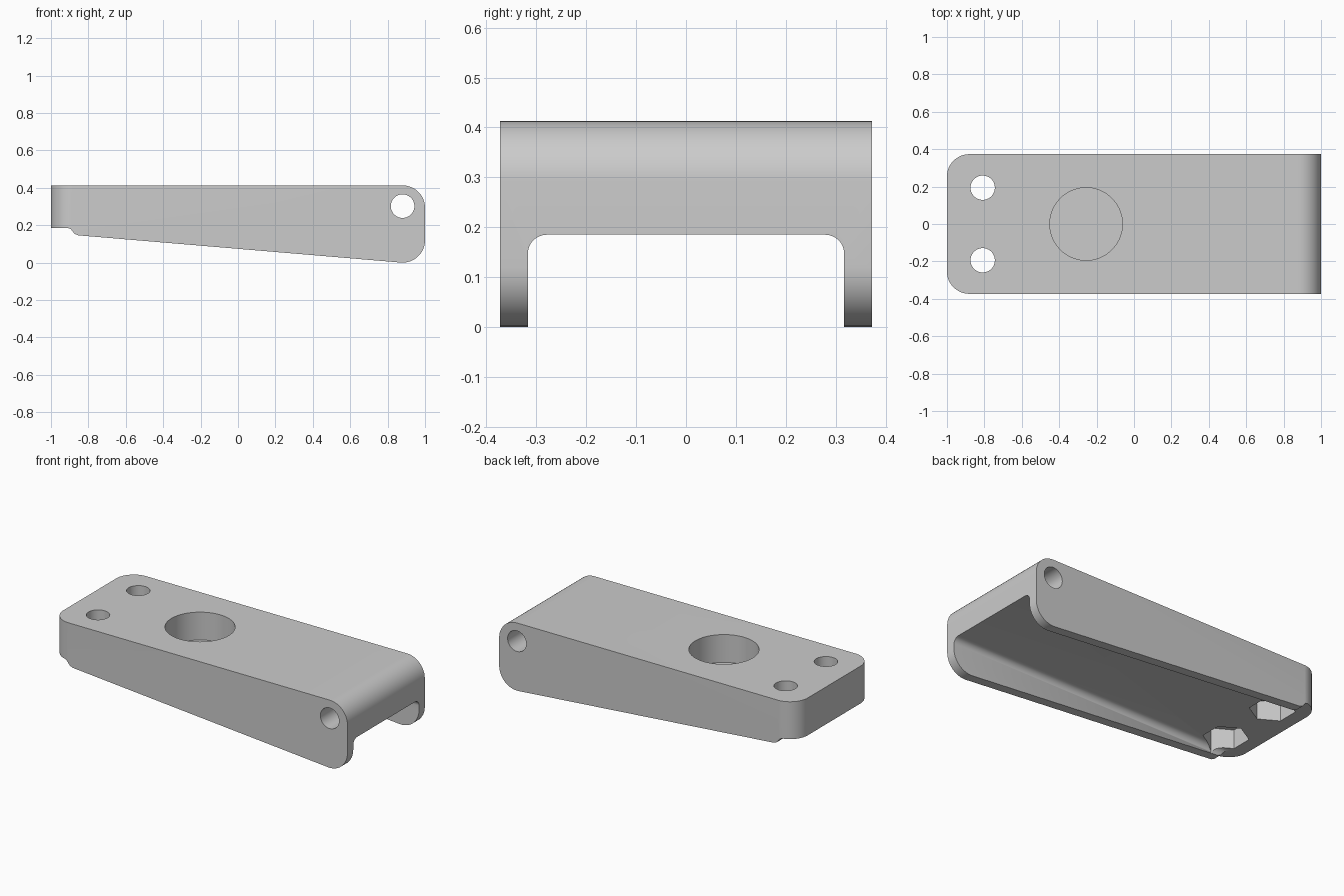
import bpy
import bmesh
from math import cos, sin, pi, radians
from mathutils import Vector

cube = bpy.data.objects.get("Cube")
if cube:
    bpy.data.objects.remove(cube, do_unlink=True)

grey = bpy.data.materials.new("light grey")
grey.use_nodes = True
colour = (0.6, 0.6, 0.6, 1)
grey.diffuse_color = colour
grey.node_tree.nodes["Principled BSDF"].inputs["Base Color"].default_value = colour


def arc(cx, cy, r, start, end, steps=12):
    """Points on an arc, angles in degrees."""
    angles = [radians(start + (end - start) * i / steps) for i in range(steps + 1)]
    return [(cx + r * cos(a), cy + r * sin(a)) for a in angles]


def prism(name, outline, axis, low, high):
    """Extrude a 2D outline along an axis; the outline lies in the other two."""
    place = {"x": lambda u, v, d: (d, u, v),
             "y": lambda u, v, d: (u, d, v),
             "z": lambda u, v, d: (u, v, d)}[axis]
    bm = bmesh.new()
    face = bm.faces.new([bm.verts.new(place(u, v, low)) for u, v in outline])
    ring = bmesh.ops.extrude_face_region(bm, geom=[face])["geom"]
    shift = Vector(place(0, 0, high - low))
    bmesh.ops.translate(bm, vec=shift, verts=[g for g in ring if isinstance(g, bmesh.types.BMVert)])
    bmesh.ops.recalc_face_normals(bm, faces=bm.faces)
    mesh = bpy.data.meshes.new(name)
    bm.to_mesh(mesh)
    bm.free()
    obj = bpy.data.objects.new(name, mesh)
    bpy.context.collection.objects.link(obj)
    mesh.materials.append(grey)
    return obj


def circle(cx, cy, r, sides=48, turn=0):
    return arc(cx, cy, r, turn, turn + 360, sides)[:-1]


# Side profile: tapered arm with a rounded pivot end and a small step at the other
TOP, ROOF, HALF = 0.413, 0.185, 0.373
profile = [(-1, TOP), (-1, ROOF), (-0.91, ROOF), (-0.895, 0.18), (-0.885, 0.168),
           (-0.875, 0.155), (-0.855, 0.146)]
profile += arc(0.88, 0.12, 0.12, -94.7, 0)
profile += arc(0.88, TOP - 0.12, 0.12, 0, 90)
arm = prism("arm", profile, "y", -HALF, HALF)

# Plan outline rounds the two vertical corners of the mounting end
plan = [(1.2, -HALF - 0.0005), (1.2, HALF + 0.0005)]
plan += arc(-0.88, HALF - 0.12, 0.1205, 90, 180) + arc(-0.88, 0.12 - HALF, 0.1205, 180, 270)
plan_shape = prism("plan_shape", plan, "z", -0.2, 0.6)

# Channel underneath with filleted upper corners
INNER, FILLET = 0.317, 0.038
channel = [(-INNER, -0.2), (INNER, -0.2)]
channel += arc(INNER - FILLET, ROOF - FILLET, FILLET, 0, 90)
channel += arc(FILLET - INNER, ROOF - FILLET, FILLET, 90, 180)

cutters = [prism("channel_cutter", channel, "x", -1.2, 1.2),
           prism("pivot_hole_cutter", circle(0.88, 0.302, 0.063), "y", -0.6, 0.6),
           prism("round_pocket_cutter", circle(-0.256, 0, 0.194, 72), "z", 0.243, 0.6)]

# Bolt holes with hexagonal nut pockets below
for side, y in (("left", 0.194), ("right", -0.194)):
    cutters.append(prism(side + "_bolt_cutter", circle(-0.809, y, 0.065), "z", -0.1, 0.6))
    cutters.append(prism(side + "_nut_cutter", circle(-0.809, y, 0.126, 6, 90), "z", 0.1, 0.3))

for tool in [plan_shape] + cutters:
    tool.hide_render = True
    cut = arm.modifiers.new(tool.name, "BOOLEAN")
    cut.operation = "INTERSECT" if tool is plan_shape else "DIFFERENCE"
    cut.solver = "EXACT"
    cut.object = tool

# Bake the cuts, then drop the helpers
bpy.context.view_layer.update()
baked = bpy.data.meshes.new_from_object(arm.evaluated_get(bpy.context.evaluated_depsgraph_get()))
arm.modifiers.clear()
arm.data = baked
for tool in [plan_shape] + cutters:
    bpy.data.objects.remove(tool, do_unlink=True)

baked.materials.clear()
baked.materials.append(grey)
for face in baked.polygons:
    face.material_index = 0

bpy.ops.object.select_all(action="DESELECT")
arm.select_set(True)
bpy.context.view_layer.objects.active = arm
bpy.ops.object.shade_smooth_by_angle(angle=radians(30))
